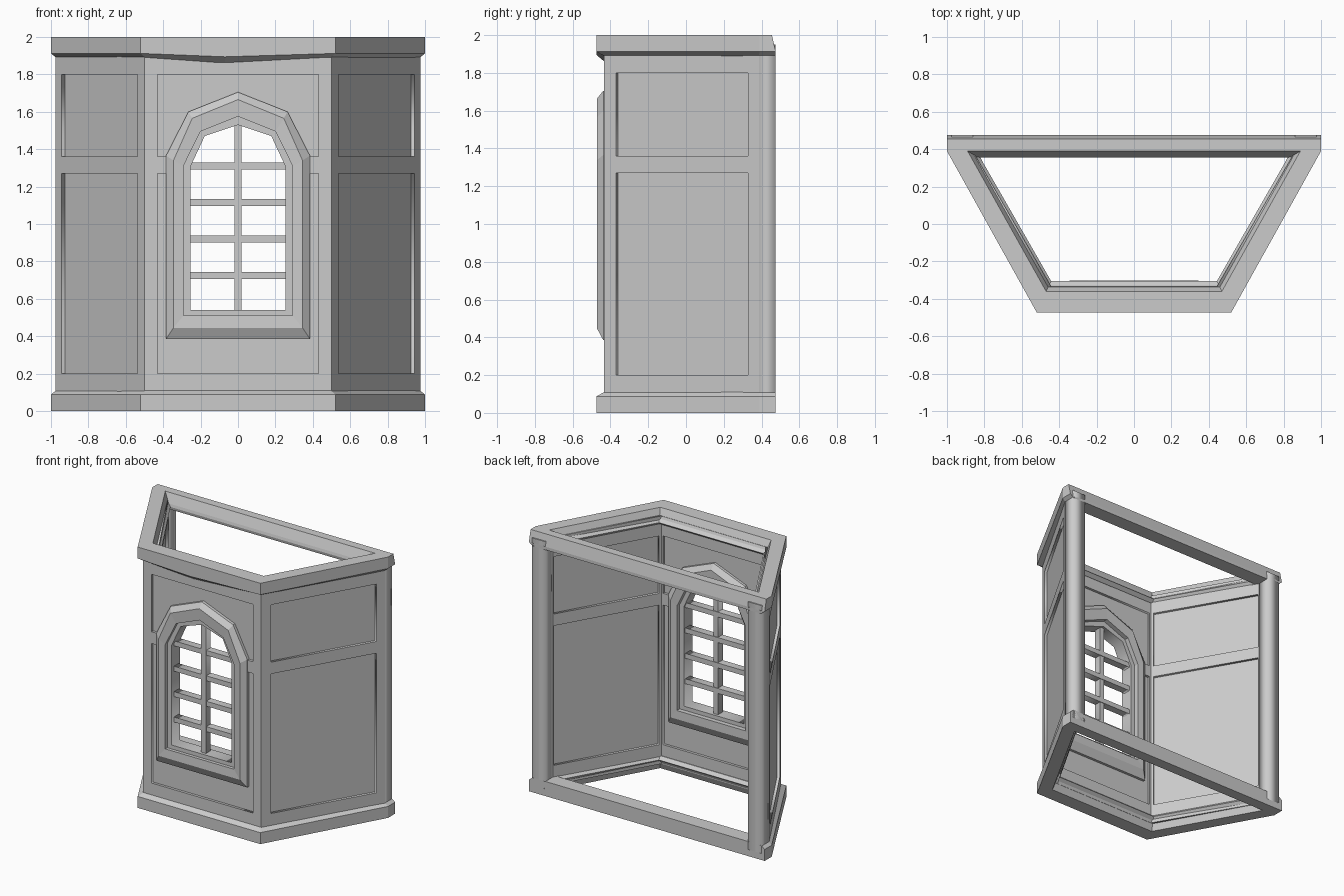
import bpy, bmesh
from mathutils import Matrix, Vector

if "Cube" in bpy.data.objects:
    bpy.data.objects.remove(bpy.data.objects["Cube"])

Z = Vector((0, 0, 1))


def wall_space(origin, along):
    # local x runs along the wall, local y is up, local z points outward
    u = Vector(along).normalized()
    n = u.cross(Z)
    m = Matrix((u, Z, n)).transposed().to_4x4()
    m.translation = origin
    return m


FRONT = wall_space((0, -0.435, 0), (1, 0, 0))
SIDE = wall_space((0.5, -0.435, 0), (0.475, 0.82, 0))


def add_mirror(ob):
    ob.modifiers.new("mirror", 'MIRROR').use_axis = (True, False, False)


def plate(name, outlines, d0, d1, space, mirror=False):
    # flat slab with holes: first outline is the edge, the rest are openings
    cu = bpy.data.curves.new(name, 'CURVE')
    cu.dimensions = '2D'
    cu.fill_mode = 'BOTH'
    cu.extrude = abs(d1 - d0) / 2
    for pts in outlines:
        sp = cu.splines.new('POLY')
        sp.points.add(len(pts) - 1)
        for p, (x, y) in zip(sp.points, pts):
            p.co = (x, y, 0, 1)
        sp.use_cyclic_u = True
    tmp = bpy.data.objects.new(name + "_curve", cu)
    bpy.context.collection.objects.link(tmp)
    dg = bpy.context.evaluated_depsgraph_get()
    me = bpy.data.meshes.new_from_object(tmp.evaluated_get(dg))
    bpy.data.objects.remove(tmp)
    me.transform(space @ Matrix.Translation((0, 0, (d0 + d1) / 2)))
    bm = bmesh.new()
    bm.from_mesh(me)
    bmesh.ops.remove_doubles(bm, verts=bm.verts, dist=1e-5)
    bmesh.ops.recalc_face_normals(bm, faces=bm.faces)
    bm.to_mesh(me)
    bm.free()
    ob = bpy.data.objects.new(name, me)
    bpy.context.collection.objects.link(ob)
    if mirror:
        add_mirror(ob)
    return ob


def loft(name, loops, space=Matrix()):
    # closed ring: consecutive loops are bridged, last joins first
    bm = bmesh.new()
    vs = [[bm.verts.new(space @ Vector(p)) for p in loop] for loop in loops]
    n = len(vs[0])
    for k, a in enumerate(vs):
        b = vs[(k + 1) % len(vs)]
        for i in range(n):
            j = (i + 1) % n
            bm.faces.new((a[i], a[j], b[j], b[i]))
    bmesh.ops.recalc_face_normals(bm, faces=bm.faces)
    me = bpy.data.meshes.new(name)
    bm.to_mesh(me)
    bm.free()
    ob = bpy.data.objects.new(name, me)
    bpy.context.collection.objects.link(ob)
    return ob


def rect(x0, x1, y0, y1):
    return [(x0, y0), (x1, y0), (x1, y1), (x0, y1)]


def arch(w, base, spring, sx, sz, top):
    # low-poly pointed arch outline
    return [(-w, base), (w, base), (w, spring), (sx, sz), (0, top), (-sx, sz), (-w, spring)]


def plan(z, xf, yf, xs, ys, xb, yb, dip=0.0):
    # trapezoid bay plan with a slightly sagging front point
    return [(-xf, yf, z), (-0.07, yf, z - dip), (xf, yf, z), (xs, ys, z),
            (xb, yb, z), (-xb, yb, z), (-xs, ys, z)]


def ring(name, zmap, yb_end, dip):
    # moulding profile; height h is measured from the free end face
    loft(name, [
        plan(zmap(0), 0.52, -0.473, 1.0, 0.39, 1.0, yb_end),
        plan(zmap(0.088), 0.52, -0.473, 1.0, 0.39, 1.0, 0.475, dip * 0.6),
        plan(zmap(0.112), 0.495, -0.43, 0.97, 0.385, 0.97, 0.475, dip),
        plan(zmap(0.112), 0.45, -0.33, 0.83, 0.33, 0.84, 0.36),
        plan(zmap(0.09), 0.443, -0.305, 0.805, 0.325, 0.82, 0.355),
        plan(zmap(0.07), 0.455, -0.328, 0.825, 0.33, 0.84, 0.36),
        plan(zmap(0), 0.47, -0.36, 0.873, 0.36, 0.89, 0.39)])


# base and cornice
ring("base_moulding", lambda h: h, 0.475, 0.0)
ring("cornice", lambda h: 2 - h, 0.455, 0.03)

# side walls: two-panel frame plus thin recessed panel
plate("side_wall_frame", [rect(0, 0.948, 0.05, 1.95), rect(0.075, 0.883, 0.2, 1.27),
                          rect(0.075, 0.883, 1.36, 1.8)], -0.1, 0, SIDE, True)
plate("side_wall_panel", [rect(0.05, 0.9, 0.15, 1.85)], -0.08, -0.02, SIDE, True)

# back posts
plate("back_post", [[(0.975, 0.385), (0.975, 0.475), (0.86, 0.475), (0.86, 0.385)]],
      0.05, 1.95, Matrix(), True)

# window outlines from outside to opening
outer = arch(0.385, 0.385, 1.365, 0.265, 1.6, 1.705)
face = arch(0.345, 0.445, 1.34, 0.245, 1.565, 1.665)
inner = arch(0.292, 0.51, 1.31, 0.2, 1.495, 1.575)
opening = arch(0.255, 0.54, 1.305, 0.178, 1.47, 1.53)

# front wall with its arched hole
plate("front_wall_frame", [rect(-0.5, 0.5, 0.05, 1.95), rect(-0.43, 0.43, 0.2, 1.8)],
      -0.1, 0, FRONT)
plate("front_wall_panel", [rect(-0.45, 0.45, 0.15, 1.85),
                           arch(0.32, 0.48, 1.325, 0.225, 1.53, 1.62)], -0.08, -0.02, FRONT)
plate("front_wall_rail", [rect(0.35, 0.44, 1.27, 1.36)], -0.1, 0, FRONT, True)


# window surround, chamfered inside and out
def at(outline, d):
    return [(x, y, d) for x, y in outline]


loft("window_surround", [at(outer, -0.02), at(outer, 0.003), at(face, 0.035), at(inner, 0.03),
                         at(inner, -0.13), at(face, -0.132), at(outer, -0.1), at(outer, -0.08)],
     FRONT)

# sash and glazing bars
plate("window_sash", [arch(0.3, 0.5, 1.315, 0.205, 1.505, 1.585), opening], -0.095, 0.005, FRONT)
plate("vertical_bar", [rect(-0.02, 0.02, 0.53, 1.54)], -0.075, -0.018, FRONT)
for z in (0.725, 0.92, 1.115, 1.31):
    plate("horizontal_bar", [rect(-0.265, 0.265, z - 0.019, z + 0.019)], -0.08, -0.022, FRONT)
